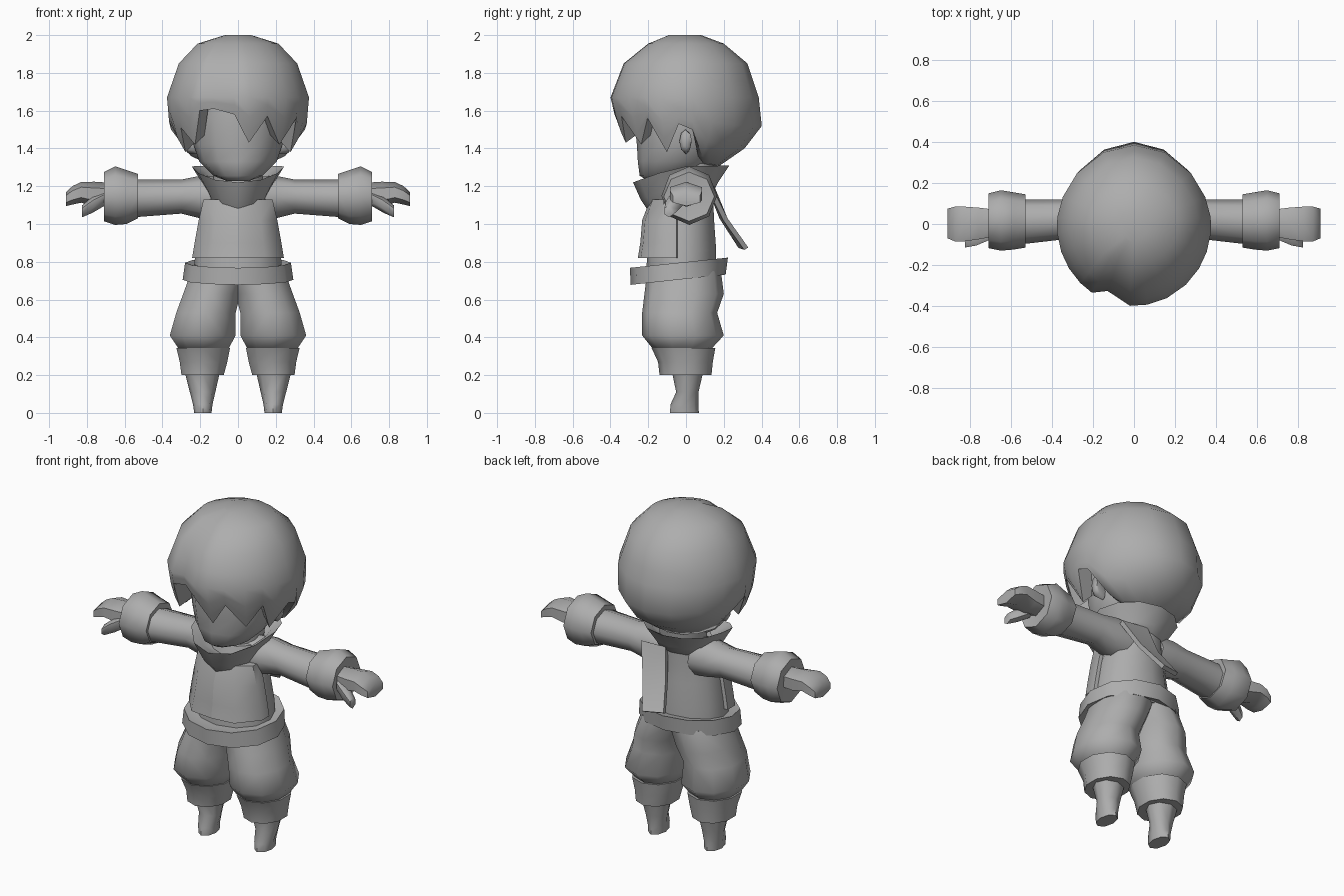
import bpy, bmesh, math
from mathutils import Vector

if "Cube" in bpy.data.objects:
    bpy.data.objects.remove(bpy.data.objects["Cube"])

clay = bpy.data.materials.new("plain_grey")
clay.diffuse_color = (0.42, 0.42, 0.42, 1)
clay.use_nodes = True
clay.node_tree.nodes["Principled BSDF"].inputs["Base Color"].default_value = clay.diffuse_color


def finish(name, bm, smooth=62):
    bmesh.ops.remove_doubles(bm, verts=bm.verts, dist=0.0005)
    bmesh.ops.recalc_face_normals(bm, faces=bm.faces)
    mesh = bpy.data.meshes.new(name)
    bm.to_mesh(mesh)
    bm.free()
    mesh.materials.append(clay)
    ob = bpy.data.objects.new(name, mesh)
    bpy.context.collection.objects.link(ob)
    bpy.ops.object.select_all(action='DESELECT')
    ob.select_set(True)
    bpy.context.view_layer.objects.active = ob
    bpy.ops.object.shade_smooth_by_angle(angle=math.radians(smooth))
    return ob


def loft(name, rings, caps=(True, True), smooth=62):
    """Skin a list of equal-length point rings."""
    bm = bmesh.new()
    vs = [[bm.verts.new(p) for p in r] for r in rings]
    n = len(vs[0])
    for a, b in zip(vs, vs[1:]):
        for i in range(n):
            j = (i + 1) % n
            bm.faces.new((a[i], a[j], b[j], b[i]))
    for use, r in zip(caps, (vs[0], vs[-1])):
        if use:
            bm.faces.new(r)
    return finish(name, bm, smooth)


def zring(z, x0, x1, y0, y1, n=10, tilt=0.0, s=1):
    """Oval at height z spanning x0..x1, y0..y1; tilt raises the back."""
    cx, cy, rx, ry = (x0 + x1) / 2, (y0 + y1) / 2, (x1 - x0) / 2, (y1 - y0) / 2
    pts = []
    for i in range(n):
        a = 2 * math.pi * i / n
        y = cy - ry * math.cos(a)
        pts.append((s * (cx + rx * math.sin(a)), y, z + tilt * (y - cy) / ry))
    return pts


def xring(x, y0, y1, z0, z1, n=8, s=1):
    """Oval across the x axis, spanning y0..y1 and z0..z1."""
    k = 1 / math.cos(math.pi / n) if n < 8 else 1.0
    pts = []
    for i in range(n):
        a = 2 * math.pi * (i + (0.5 if n < 8 else 0)) / n
        pts.append((s * x, (y0 + y1) / 2 + k * (y1 - y0) / 2 * math.cos(a),
                    (z0 + z1) / 2 + k * (z1 - z0) / 2 * math.sin(a)))
    return pts


# hair: cap profile (z, half width, front, back) with a pointed fringe
PROFILE = [(2.0, .07, .09, .08), (1.955, .215, .20, .20), (1.85, .315, .33, .325),
           (1.67, .378, .40, .385), (1.52, .365, .365, .402), (1.40, .32, .31, .31),
           (1.31, .21, .24, .18)]
RIM = [(-180, 1.31), (-155, 1.31), (-130, 1.32), (-110, 1.36), (-95, 1.50), (-84, 1.54),
       (-70, 1.38), (-57, 1.51), (-44, 1.42), (-33, 1.60), (-20, 1.61), (-3, 1.58),
       (10, 1.43), (25, 1.57), (42, 1.42), (57, 1.56), (70, 1.38), (84, 1.53),
       (95, 1.50), (110, 1.36), (130, 1.32), (155, 1.31)]


def cap_size(z):
    for p, q in zip(PROFILE, PROFILE[1:]):
        if z >= q[0] - 1e-6:
            t = (p[0] - z) / (p[0] - q[0])
            return [p[k] + t * (q[k] - p[k]) for k in (1, 2, 3)]
    return PROFILE[-1][1:]


def hair_point(deg, z, scale=1.0):
    w, f, b = cap_size(z)
    a = math.radians(deg)
    if deg == -20:                      # parting groove
        f *= 0.87 if z < 1.98 else 1
    c = math.cos(a)
    back_narrow = 1 - 0.06 * max(0, -c)
    return (scale * w * math.sin(a) * back_narrow, -scale * (f if c > 0 else b) * c, z)


rings = [[hair_point(d, z) for d, _ in RIM] for z in (2.0, 1.955, 1.85, 1.75, 1.67)]
for t in (0.42, 0.75, 1.0):
    rings.append([hair_point(d, 1.67 + t * (r - 1.67)) for d, r in RIM])
rings.append([hair_point(d, r + (0.05 if abs(d) < 100 else 0.0), 0.74) for d, r in RIM])
loft("hair", rings, (True, False))

# head, chin and neck
loft("head", [zring(1.228, -.06, .06, -.20, -.04, 12), zring(1.255, -.13, .13, -.245, .06, 12),
              zring(1.33, -.205, .205, -.255, .15, 12), zring(1.42, -.235, .235, -.26, .20, 12),
              zring(1.56, -.25, .25, -.275, .23, 12), zring(1.70, -.22, .22, -.26, .22, 12)])
loft("neck", [zring(1.12, -.13, .13, -.12, .14), zring(1.34, -.14, .14, -.10, .17)])

# flared collar with a pointed front
def collar_ring(z_front, z_side, z_back, w, f, b, n=12):
    pts = []
    for i in range(n):
        a = 2 * math.pi * i / n
        c = math.cos(a)
        z = z_side + (abs(c) ** 1.3) * ((z_front if c > 0 else z_back) - z_side)
        pts.append((w * math.sin(a), -(f if c > 0 else b) * c, z))
    return pts


loft("collar", [collar_ring(1.07, 1.17, 1.16, .16, .20, .14), collar_ring(1.13, 1.21, 1.22, .185, .24, .17),
                collar_ring(1.22, 1.305, 1.31, .245, .28, .23), collar_ring(1.20, 1.27, 1.28, .19, .23, .18),
                collar_ring(1.16, 1.20, 1.21, .12, .14, .12)])

# torso
loft("torso", [zring(.74, -.235, .235, -.21, .16, 12), zring(.86, -.225, .225, -.205, .16, 12),
               zring(1.0, -.20, .20, -.20, .15, 12), zring(1.1, -.18, .18, -.175, .145, 12),
               zring(1.22, -.15, .15, -.14, .15, 12)])

# scarf tail hanging off the back
bm = bmesh.new()
tail = [(.03, .15, 1.20), (.20, .14, 1.19), (.135, .22, 1.03), (.06, .33, .875),
        (-.06, .30, .885), (-.005, .20, 1.04)]
front = [bm.verts.new(p) for p in tail]
back = [bm.verts.new((x, y - .022, z - .012)) for x, y, z in tail]
for q in ((0, 1, 2, 5), (5, 2, 3, 4)):
    bm.faces.new([front[i] for i in q])
    bm.faces.new([back[i] for i in reversed(q)])
for i in range(6):
    j = (i + 1) % 6
    bm.faces.new((front[i], back[i], back[j], front[j]))
finish("scarf_tail", bm, 30)

# belt, tilted down at the front
loft("belt", [zring(.72, -.24, .24, -.23, .16, 12, .03), zring(.705, -.293, .293, -.293, .21, 12, .027),
              zring(.795, -.28, .28, -.297, .222, 12, .027), zring(.785, -.24, .24, -.23, .18, 12, .025)],
     smooth=40)

for side, s in (("right", 1), ("left", -1)):
    # jacket front panel
    bm = bmesh.new()
    rows = [(.82, .235, -.255), (.90, .222, -.242), (1.02, .20, -.232), (1.13, .175, -.19)]
    grid = []
    for z, w, f in rows:
        grid.append([bm.verts.new((s * x, y, z)) for x, y in
                     ((0, f), (.6 * w, f + .015), (w + .008, -.12), (w + .008, -.05), (w - .03, -.04), (0, -.1))])
    for a, b in zip(grid, grid[1:]):
        for i in range(6):
            j = (i + 1) % 6
            bm.faces.new((a[i], a[j], b[j], b[i]))
    bm.faces.new(grid[0])
    bm.faces.new(grid[-1])
    finish(side + "_jacket_panel", bm, 45)

    # ear
    loft(side + "_ear", [xring(.22, -.02, .02, 1.37, 1.46, s=s), xring(.265, -.035, .03, 1.375, 1.50, s=s),
                         xring(.285, -.02, .03, 1.40, 1.49, s=s)])

    # baggy shorts leg, calf cuff and foot
    loft(side + "_shorts", [zring(.335, .06, .31, -.15, .13, s=s), zring(.345, .04, .325, -.18, .14, s=s),
                            zring(.41, .004, .37, -.232, .20, s=s), zring(.53, .004, .335, -.232, .165, s=s),
                            zring(.63, -.02, .298, -.22, .20, s=s), zring(.75, -.08, .255, -.205, .185, s=s)])
    loft(side + "_calf_cuff", [zring(.20, .10, .27, -.08, .09, s=s), zring(.20, .07, .305, -.14, .135, s=s),
                               zring(.27, .05, .315, -.148, .142, s=s), zring(.343, .035, .333, -.182, .155, s=s),
                               zring(.335, .09, .28, -.12, .10, s=s)])
    loft(side + "_foot", [zring(0, .14, .232, -.085, .068, 8, s=s), zring(.045, .135, .238, -.082, .066, 8, s=s),
                          zring(.11, .12, .255, -.052, .066, 8, s=s), zring(.22, .095, .283, -.075, .092, 8, s=s)])

    # sleeve, puffy wrist cuff
    loft(side + "_sleeve", [xring(.10, -.10, .13, 1.02, 1.25, s=s), xring(.20, -.085, .13, 1.03, 1.255, s=s),
                            xring(.30, -.07, .12, 1.055, 1.235, s=s), xring(.56, -.10, .12, 1.035, 1.235, s=s)])
    loft(side + "_wrist_cuff", [xring(.535, -.07, .09, 1.07, 1.21, s=s), xring(.53, -.115, .145, 1.03, 1.265, s=s),
                                xring(.59, -.125, .155, 1.0, 1.285, s=s), xring(.65, -.13, .165, .995, 1.305, s=s),
                                xring(.71, -.118, .15, 1.015, 1.275, s=s), xring(.70, -.06, .08, 1.08, 1.2, s=s)])

    # palm with drooping fingers, and a thumb
    loft(side + "_hand", [xring(.68, -.06, .07, 1.10, 1.21, 6, s), xring(.76, -.075, .08, 1.10, 1.215, 6, s),
                          xring(.83, -.085, .085, 1.12, 1.215, 6, s), xring(.875, -.085, .085, 1.11, 1.195, 6, s),
                          xring(.91, -.07, .075, 1.10, 1.165, 6, s)])
    loft(side + "_thumb", [xring(.71, -.08, .0, 1.10, 1.17, 6, s), xring(.77, -.105, -.035, 1.065, 1.14, 6, s),
                           xring(.825, -.115, -.065, 1.04, 1.095, 6, s)])
